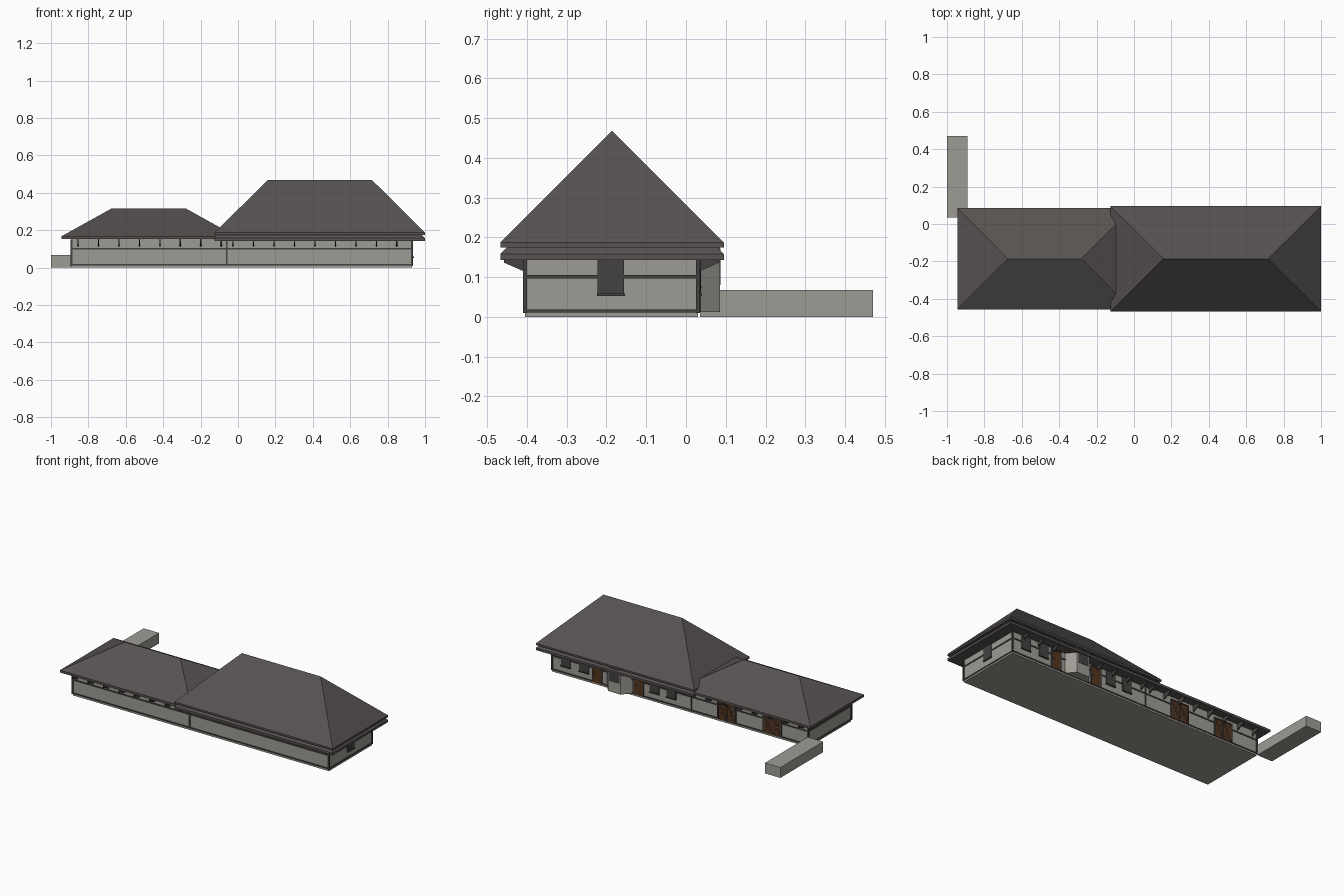
import bpy, bmesh
from math import atan2, hypot
from mathutils import Matrix, Vector

if "Cube" in bpy.data.objects:
    bpy.data.objects.remove(bpy.data.objects["Cube"], do_unlink=True)


def material(name, rgb):
    m = bpy.data.materials.new(name)
    m.use_nodes = True
    m.diffuse_color = (*rgb, 1)
    m.node_tree.nodes["Principled BSDF"].inputs["Base Color"].default_value = (*rgb, 1)
    return m


ROOF = material("roof charcoal", (0.095, 0.085, 0.082))
WALL = material("wall plaster", (0.34, 0.33, 0.295))
TRIM = material("dark timber", (0.06, 0.054, 0.053))
DOOR = material("brown wood", (0.09, 0.035, 0.013))


def finish(bm, name, mat):
    bmesh.ops.recalc_face_normals(bm, faces=bm.faces)
    mesh = bpy.data.meshes.new(name)
    bm.to_mesh(mesh)
    bm.free()
    mesh.materials.append(mat)
    ob = bpy.data.objects.new(name, mesh)
    bpy.context.collection.objects.link(ob)
    return ob


def solid(name, points, mat):
    """Convex solid around the given points."""
    bm = bmesh.new()
    for p in points:
        bm.verts.new(p)
    bmesh.ops.convex_hull(bm, input=bm.verts)
    bmesh.ops.dissolve_limit(bm, angle_limit=0.01, verts=bm.verts, edges=bm.edges)
    return finish(bm, name, mat)


def box(name, x, y, z, mat):
    return solid(name, [(a, b, c) for a in x for b in y for c in z], mat)


def prism(name, outline, z, mat):
    return solid(name, [(a, b, c) for a, b in outline for c in z], mat)


def hip_roof(name, x, y, z, inset_x, inset_y, top):
    """Eave slab that rises to an inset ridge or inset flat top."""
    pts = [(a, b, c) for a in x for b in y for c in z]
    pts += [(a, b, top) for a in (x[0] + inset_x, x[1] - inset_x)
            for b in {round(y[0] + inset_y, 4), round(y[1] - inset_y, 4)}]
    return solid(name, pts, ROOF)


def brace(name, a, b, y, width, mat):
    """Flat bar on the back wall between two (x, z) points."""
    dx, dz = b[0] - a[0], b[1] - a[1]
    bm = bmesh.new()
    bmesh.ops.create_cube(bm, size=1)
    mat4 = (Matrix.Translation(Vector(((a[0] + b[0]) / 2, y, (a[1] + b[1]) / 2)))
            @ Matrix.Rotation(-atan2(dz, dx), 4, 'Y')
            @ Matrix.Diagonal((hypot(dx, dz), 0.004, width, 1)))
    bmesh.ops.transform(bm, matrix=mat4, verts=bm.verts)
    return finish(bm, name, mat)


# Main walls and the low garden wall
X0, X1, Y0, Y1 = -0.89, 0.93, -0.405, 0.03
box("main_walls", (X0, X1), (Y0, Y1), (0, 0.155), WALL)
box("garden_wall", (-1, -0.89), (0.035, 0.47), (0, 0.067), WALL)

# Timber rails round the walls
for label, z in (("sill", 0.015), ("middle", 0.101)):
    zr = (z - 0.004, z + 0.004)
    for side, y in (("front", Y0), ("back", Y1)):
        box(f"{label}_rail_{side}", (X0, X1), (y - 0.004, y + 0.004), zr, TRIM)
    for side, x in (("right", X0), ("left", X1)):
        box(f"{label}_rail_{side}", (x - 0.004, x + 0.004), (Y0, Y1), zr, TRIM)

# Corner and middle posts
for x in (X0, -0.06, X1):
    for y in (Y0, Y1):
        box("post", (x - 0.005, x + 0.005), (y - 0.005, y + 0.005), (0.01, 0.15), TRIM)

# Low hipped roof, then tall roof with a skirt roof beneath it
hip_roof("low_roof", (-0.945, -0.01), (-0.457, 0.085), (0.152, 0.167), 0.27, 0.271, 0.317)
hip_roof("skirt_roof", (-0.125, 1), (-0.467, 0.095), (0.143, 0.158), 0.018, 0.018, 0.176)
hip_roof("tall_roof", (-0.125, 1), (-0.467, 0.095), (0.175, 0.187), 0.283, 0.281, 0.468)

# Eave brackets along front and back
mid = (Y0 + Y1) / 2
xs = [-0.856 + 0.1095 * i for i in range(8)] + [-0.027 + 0.1095 * i for i in range(9)]
for x in xs:
    for s in (-1, 1):
        if s > 0 and 0.36 < x < 0.54:
            continue
        wall, tip = mid + s * 0.217, mid + s * 0.27
        profile = ((wall, 0.113), (wall, 0.155), (tip, 0.155), (tip, 0.136))
        solid("eave_bracket", [(x + d, y, z) for d in (-0.003, 0.003) for y, z in profile], TRIM)

# Angled bay on the back
bay = ((0.36, 0.025), (0.36, 0.03), (0.405, 0.085), (0.495, 0.085), (0.54, 0.03), (0.54, 0.025))
prism("bay", bay, (0.012, 0.178), WALL)
box("bay_window", (0.413, 0.487), (0.084, 0.087), (0.08, 0.172), TRIM)

# Shuttered windows with sills
for x in (0.832, 0.702, 0.201, 0.081):
    box("back_window", (x - 0.033, x + 0.033), (Y1, Y1 + 0.006), (0.057, 0.145), TRIM)
    box("back_sill", (x - 0.035, x + 0.035), (Y1, Y1 + 0.01), (0.053, 0.059), TRIM)
box("side_window", (X1, X1 + 0.006), (-0.222, -0.156), (0.057, 0.145), TRIM)
box("side_sill", (X1, X1 + 0.01), (-0.224, -0.154), (0.053, 0.059), TRIM)


# Doors with frames; the wide ones carry crossed braces
def door(x, half, top, crossed):
    z0, f = 0.014, 0.004
    box("door_panel", (x - half, x + half), (Y1, Y1 + 0.005), (z0, top), DOOR)
    for e in (x - half, x + half):
        box("door_jamb", (e - f, e + f), (Y1, Y1 + 0.008), (z0, top), TRIM)
    box("door_head", (x - half - f, x + half + f), (Y1, Y1 + 0.008), (top - f, top + f), TRIM)
    if crossed:
        box("door_joint", (x - 0.002, x + 0.002), (Y1, Y1 + 0.007), (z0, top), TRIM)
        for a, b in ((x - half, x), (x, x + half)):
            brace("door_brace", (a, z0), (b, top), Y1 + 0.005, 0.004, TRIM)
            brace("door_brace", (a, top), (b, z0), Y1 + 0.005, 0.004, TRIM)
    else:
        box("door_handle", (x + half - 0.014, x + half - 0.008),
            (Y1, Y1 + 0.009), (0.072, 0.078), TRIM)


for x in (0.607, 0.312):
    door(x, 0.032, 0.132, False)
for x in (-0.313, -0.638):
    door(x, 0.062, 0.13, True)
